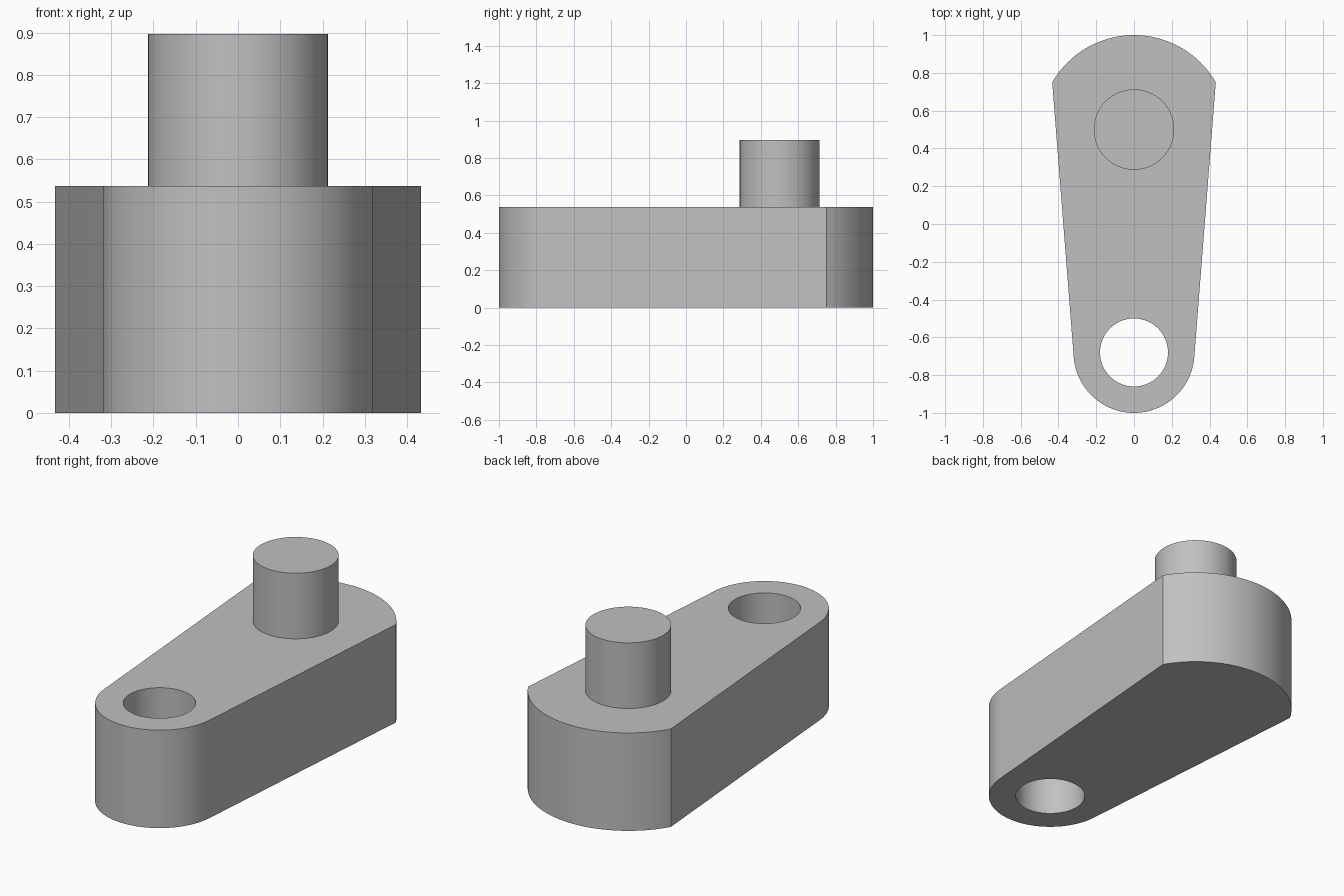
import bpy
import bmesh
from math import sin, cos, atan2, asin, hypot, pi, radians
from mathutils import Vector

cube = bpy.data.objects.get("Cube")
if cube:
    bpy.data.objects.remove(cube, do_unlink=True)

HEIGHT, TOP = 0.537, 0.897
PIN_Y, PIN_R, BACK_R = 0.5, 0.213, 0.5
HOLE_Y, HOLE_R, FRONT_R = -0.68, 0.18, 0.32

grey = bpy.data.materials.new("plain grey")
grey.use_nodes = True
colour = (0.53, 0.53, 0.53, 1)
grey.diffuse_color = colour
grey.node_tree.nodes["Principled BSDF"].inputs["Base Color"].default_value = colour


def arc(cy, radius, start, end, steps):
    """Points on an arc centred on x = 0."""
    angles = [start + (end - start) * i / steps for i in range(steps + 1)]
    return [Vector((radius * cos(a), cy + radius * sin(a), 0)) for a in angles]


def extruded(name, loops, bottom, top):
    """Solid made from an outline, with any further loops as holes."""
    bm = bmesh.new()
    edges = []
    for loop in loops:
        verts = [bm.verts.new((p.x, p.y, bottom)) for p in loop]
        edges += [bm.edges.new((v, verts[i - 1])) for i, v in enumerate(verts)]
    bmesh.ops.triangle_fill(bm, edges=edges, use_beauty=True, normal=(0, 0, 1))
    result = bmesh.ops.extrude_face_region(bm, geom=bm.faces[:], use_keep_orig=True)
    moved = [g for g in result["geom"] if isinstance(g, bmesh.types.BMVert)]
    bmesh.ops.translate(bm, verts=moved, vec=(0, 0, top - bottom))
    bmesh.ops.recalc_face_normals(bm, faces=bm.faces[:])
    mesh = bpy.data.meshes.new(name)
    bm.to_mesh(mesh)
    bm.free()
    mesh.materials.append(grey)
    mesh.shade_smooth()
    mesh.set_sharp_from_angle(angle=radians(25))
    obj = bpy.data.objects.new(name, mesh)
    bpy.context.collection.objects.link(obj)
    return obj


# Arm: wide arc at the back, straight sides tangent to the round front end
back = arc(PIN_Y, BACK_R, radians(30), radians(150), 40)
dx, dy = back[0].x, back[0].y - HOLE_Y
tangent = atan2(dy, dx) - (pi / 2 - asin(FRONT_R / hypot(dx, dy)))
front = arc(HOLE_Y, FRONT_R, pi - tangent, 2 * pi + tangent, 48)
hole = arc(HOLE_Y, HOLE_R, 0, 2 * pi, 64)[:-1]
extruded("crank_arm", [back + front, hole], 0, HEIGHT)

# Pin standing on the wide end, sunk slightly into the arm
pin = arc(PIN_Y, PIN_R, 0, 2 * pi, 64)[:-1]
extruded("crank_pin", [pin], HEIGHT - 0.01, TOP)
